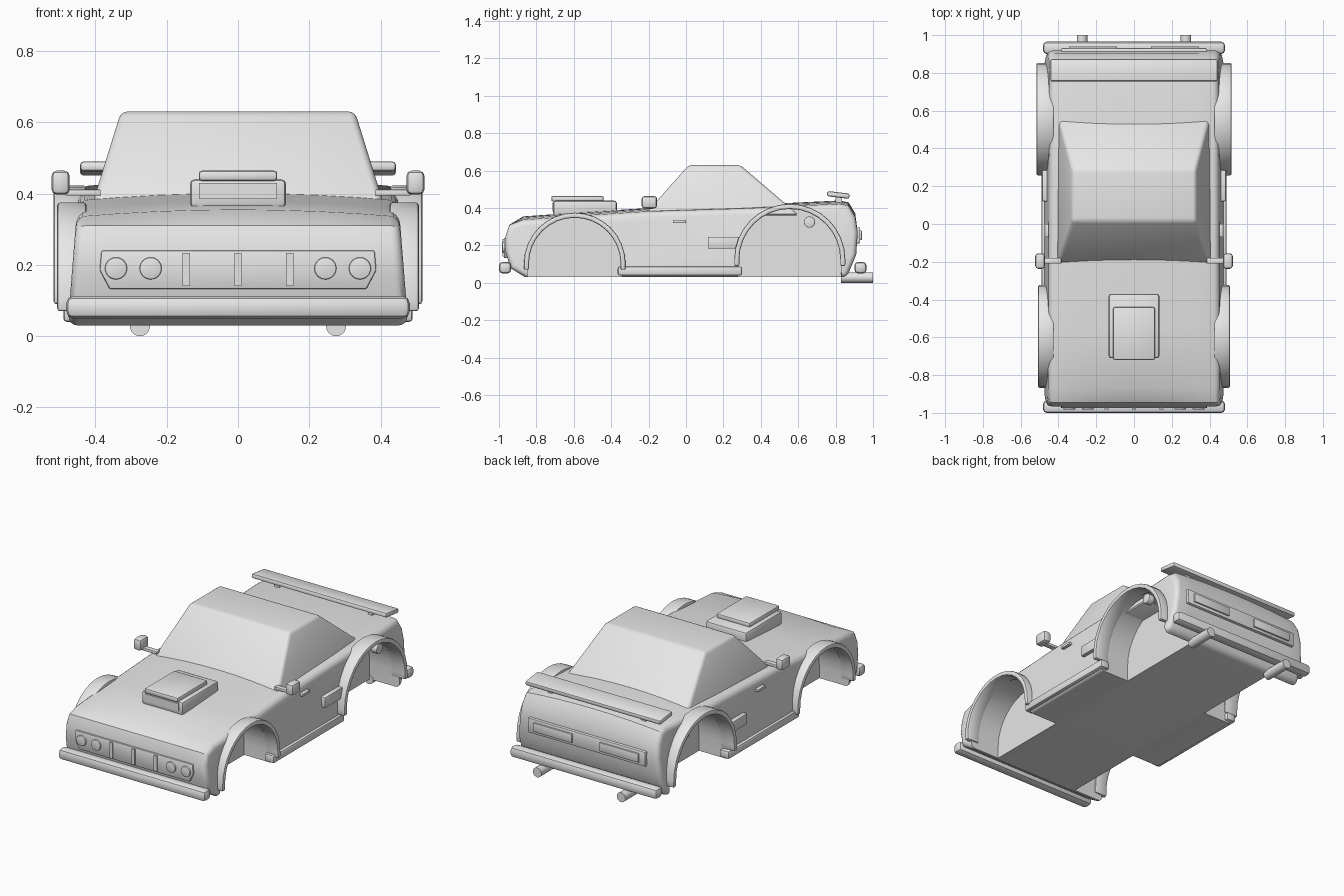
import bpy, bmesh, math
from mathutils import Matrix, Vector

if "Cube" in bpy.data.objects:
    bpy.data.objects.remove(bpy.data.objects["Cube"], do_unlink=True)

grey = bpy.data.materials.new("plain grey")
grey.use_nodes = True
grey.diffuse_color = (0.8, 0.8, 0.8, 1)
for node in grey.node_tree.nodes:
    if node.type == 'BSDF_PRINCIPLED':
        node.inputs["Base Color"].default_value = (0.8, 0.8, 0.8, 1)


def activate(ob):
    bpy.ops.object.select_all(action='DESELECT')
    ob.select_set(True)
    bpy.context.view_layer.objects.active = ob


def finish(name, bm, bevel=0.0, segments=2, limit=30):
    """Turn a bmesh into a named object with bevelled, smooth-shaded edges."""
    bmesh.ops.recalc_face_normals(bm, faces=bm.faces)
    mesh = bpy.data.meshes.new(name)
    bm.to_mesh(mesh)
    bm.free()
    mesh.materials.append(grey)
    ob = bpy.data.objects.new(name, mesh)
    bpy.context.collection.objects.link(ob)
    activate(ob)
    if bevel:
        mod = ob.modifiers.new("bevel", 'BEVEL')
        mod.width, mod.segments = bevel, segments
        mod.limit_method, mod.angle_limit = 'ANGLE', math.radians(limit)
        bpy.ops.object.modifier_apply(modifier=mod.name)
    bpy.ops.object.shade_smooth_by_angle(angle=math.radians(30))
    return ob


def box(name, x, y, z, bevel=0.006, tilt=0.0):
    """Box from (min, max) ranges, optionally tilted about the x axis."""
    bm = bmesh.new()
    ranges = (x, y, z)
    centre = Vector([(a + b) / 2 for a, b in ranges])
    size = [abs(b - a) for a, b in ranges] + [1]
    bmesh.ops.create_cube(bm, size=1, matrix=Matrix.Translation(centre)
                          @ Matrix.Rotation(tilt, 4, 'X') @ Matrix.Diagonal(size))
    return finish(name, bm, bevel)


def cylinder(name, centre, radius, depth, axis, bevel=0.0):
    bm = bmesh.new()
    turn = Matrix.Rotation(math.pi / 2, 4, 'X' if axis == 'y' else 'Y')
    bmesh.ops.create_cone(bm, cap_ends=True, segments=24, radius1=radius, radius2=radius,
                          depth=depth, matrix=Matrix.Translation(centre) @ turn)
    return finish(name, bm, bevel)


def loft(rings):
    """Join closed rings of points and cap both ends."""
    bm = bmesh.new()
    loops = [[bm.verts.new(p) for p in ring] for ring in rings]
    n = len(loops[0])
    for a, b in zip(loops, loops[1:]):
        for i in range(n):
            j = (i + 1) % n
            bm.faces.new((a[i], a[j], b[j], b[i]))
    bm.faces.new(loops[0])
    bm.faces.new(loops[-1])
    return bm


def arch_points(cy, cz, radius, foot, steps=16):
    """Wheel arch outline in the side plane, from one foot to the other."""
    arc = [(cy - radius * math.cos(math.pi * i / steps),
            cz + radius * math.sin(math.pi * i / steps)) for i in range(steps + 1)]
    return [(cy - radius, foot)] + arc + [(cy + radius, foot)]


def prism(points, x0, x1):
    return loft([[(x, y, z) for y, z in points] for x in (x0, x1)])


# Main body: side profile lofted across the width with a crowned top
profile = [(-0.86, 0.03), (-0.94, 0.08), (-0.965, 0.17), (-0.965, 0.25), (-0.945, 0.31),
           (-0.87, 0.355), (-0.55, 0.378), (-0.2, 0.40), (0.3, 0.415), (0.82, 0.44),
           (0.87, 0.43), (0.905, 0.37), (0.918, 0.27), (0.91, 0.15), (0.86, 0.03)]
rings = []
for t in (-1, -0.75, -0.5, -0.25, 0, 0.25, 0.5, 0.75, 1):
    ring = []
    for y, z in profile:
        if z > 0.33:
            z -= 0.02 * t * t
        ring.append((t * (0.48 - 0.08 * z), y, z))
    rings.append(ring)
body = finish("body", loft(rings), bevel=0.028, segments=4, limit=55)

# Wheel wells: centre y, centre z, outer radius, foot height, outer x
wheels = {"front": (-0.595, 0.103, 0.272, 0.07, 0.507),
          "rear": (0.555, 0.125, 0.297, 0.09, 0.517)}
for end, (cy, cz, r, foot, outer) in wheels.items():
    for side, s in (("left", 1), ("right", -1)):
        cutter = finish("well_cutter", prism(arch_points(cy, cz, r - 0.02, -0.1),
                                             s * 0.28, s * 0.7))
        cutter.hide_render = True
        activate(body)
        mod = body.modifiers.new("well", 'BOOLEAN')
        mod.operation, mod.solver, mod.object = 'DIFFERENCE', 'EXACT', cutter
        bpy.ops.object.modifier_apply(modifier=mod.name)
        bpy.data.objects.remove(cutter, do_unlink=True)
        # Flared arch trim
        trim = arch_points(cy, cz, r, foot) + arch_points(cy, cz, r - 0.027, foot)[::-1]
        finish(f"{end}_{side}_arch", prism(trim, s * 0.425, s * outer), 0.008, 2, 50)
activate(body)
bpy.ops.object.shade_smooth_by_angle(angle=math.radians(30))

# Cabin
finish("cabin", loft([[(-w, y0, z), (w, y0, z), (w, y1, z), (-w, y1, z)]
                      for w, y0, y1, z in ((0.412, -0.225, 0.605, 0.36),
                                           (0.328, 0.015, 0.29, 0.63))]), 0.018, 3)

# Bonnet scoop
box("bonnet_scoop", (-0.135, 0.135), (-0.71, -0.37), (0.36, 0.44), 0.014)
box("scoop_lid", (-0.11, 0.11), (-0.72, -0.44), (0.435, 0.464), 0.009)
box("scoop_opening", (-0.11, 0.11), (-0.715, -0.70), (0.385, 0.43), 0.0)

# Nose: grille panel, bars, lamps
bm = loft([[(-0.36, y, 0.132), (0.36, y, 0.132), (0.388, y, 0.185),
            (0.383, y, 0.24), (-0.383, y, 0.24), (-0.388, y, 0.185)]
           for y in (-0.974, -0.94)])
finish("grille_panel", bm, 0.005)
for i, x in enumerate((-0.145, 0, 0.145)):
    box(f"grille_bar_{i + 1}", (x - 0.01, x + 0.01), (-0.981, -0.96), (0.14, 0.233), 0.0)

# Bumpers
box("front_bumper", (-0.482, 0.482), (-1.0, -0.935), (0.05, 0.112), 0.02)
box("rear_bumper", (-0.482, 0.482), (0.9, 0.965), (0.05, 0.112), 0.02)

# Tail panel and spoiler
box("tail_panel", (-0.385, 0.385), (0.89, 0.931), (0.21, 0.297), 0.006)
box("spoiler", (-0.443, 0.443), (0.754, 0.874), (0.456, 0.484), 0.01, tilt=-0.12)

# Paired parts on both sides
for side, s in (("left", 1), ("right", -1)):
    def span(a, b):
        return (min(s * a, s * b), max(s * a, s * b))
    for i, x in enumerate((0.245, 0.342)):
        cylinder(f"{side}_headlamp_{i + 1}", (s * x, -0.968, 0.19), 0.031, 0.03, 'y', 0.004)
    box(f"{side}_tail_lamp", span(0.09, 0.345), (0.92, 0.94), (0.228, 0.28), 0.003)
    box(f"{side}_spoiler_foot", span(0.29, 0.32), (0.80, 0.835), (0.41, 0.465), 0.0)
    cylinder(f"{side}_exhaust", (s * 0.275, 0.915, 0.028), 0.028, 0.17, 'y')
    box(f"{side}_mirror_arm", span(0.385, 0.485), (-0.21, -0.18), (0.394, 0.411), 0.003)
    box(f"{side}_mirror", span(0.472, 0.523), (-0.237, -0.155), (0.397, 0.464), 0.015)
    box(f"{side}_door_handle", span(0.44, 0.473), (-0.07, 0.0), (0.32, 0.336), 0.003)
    box(f"{side}_side_intake", span(0.43, 0.487), (0.12, 0.285), (0.183, 0.246), 0.005)
    box(f"{side}_sill", span(0.43, 0.49), (-0.365, 0.3), (0.04, 0.087), 0.01)
    cylinder(f"{side}_fuel_cap", (s * 0.447, 0.66, 0.325), 0.03, 0.04, 'x', 0.004)
